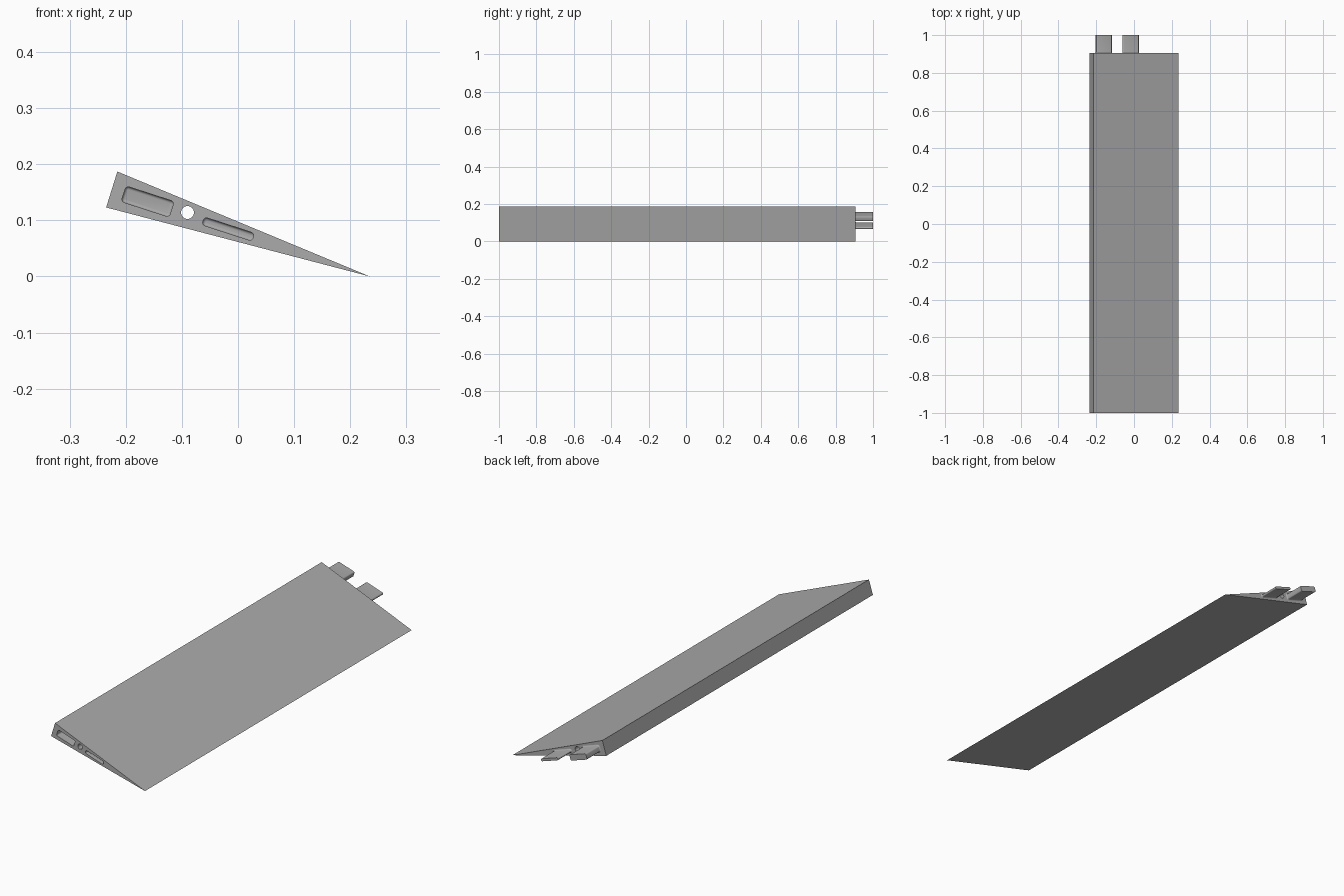
import bpy, bmesh, math
from mathutils import Vector

if "Cube" in bpy.data.objects:
    bpy.data.objects.remove(bpy.data.objects["Cube"])

FRONT, BACK, TIP = -1.0, 0.905, 1.0
TILT = math.radians(-18)

grey = bpy.data.materials.new("plain_grey")
grey.use_nodes = True
grey.diffuse_color = (0.41, 0.41, 0.41, 1)
grey.node_tree.nodes["Principled BSDF"].inputs["Base Color"].default_value = grey.diffuse_color


def loft(name, rings):
    """Closed solid through rings of (y, outline), outline being (x, z) points."""
    bm = bmesh.new()
    loops = [[bm.verts.new((x, y, z)) for x, z in outline] for y, outline in rings]
    for a, b in zip(loops, loops[1:]):
        for i in range(len(a)):
            j = (i + 1) % len(a)
            bm.faces.new((a[i], a[j], b[j], b[i]))
    bm.faces.new(loops[0])
    bm.faces.new(loops[-1])
    bmesh.ops.recalc_face_normals(bm, faces=bm.faces)
    mesh = bpy.data.meshes.new(name)
    bm.to_mesh(mesh)
    bm.free()
    mesh.materials.append(grey)
    obj = bpy.data.objects.new(name, mesh)
    bpy.context.collection.objects.link(obj)
    return obj


def slot(centre, width, height, grow=0.0, radius=0.006):
    """Rounded rectangle outline, tilted along the wedge."""
    w, h, r = width / 2 + grow, height / 2 + grow, radius + grow
    points = []
    for quarter, (sx, sz) in enumerate(((1, 1), (-1, 1), (-1, -1), (1, -1))):
        for step in range(6):
            a = math.pi / 2 * (quarter + step / 5)
            p = Vector((sx * (w - r) + r * math.cos(a), sz * (h - r) + r * math.sin(a)))
            x = p.x * math.cos(TILT) - p.y * math.sin(TILT)
            z = p.x * math.sin(TILT) + p.y * math.cos(TILT)
            points.append((centre[0] + x, centre[1] + z))
    return points


def shade(obj):
    bpy.ops.object.select_all(action="DESELECT")
    obj.select_set(True)
    bpy.context.view_layer.objects.active = obj
    bpy.ops.object.shade_smooth_by_angle(angle=math.radians(35))


# Wedge body
wedge = [(-0.235, 0.123), (-0.215, 0.187), (0.235, 0.0)]
body = loft("wedge_body", [(FRONT, wedge), (BACK, wedge)])

# Cutters: rod hole right through, and two blind sockets in the front end
circle = [(-0.09 + 0.0115 * math.cos(math.tau * i / 32),
           0.114 + 0.0115 * math.sin(math.tau * i / 32)) for i in range(32)]
cutters = [loft("rod_hole_cutter", [(FRONT - 0.1, circle), (TIP, circle)])]

slots = {"large": ((-0.161, 0.1335), 0.090, 0.029),
         "small": ((-0.0175, 0.0845), 0.094, 0.0145)}
FILLET = 0.005
arc = [(FILLET * (1 - math.cos(a)), FILLET * (1 - math.sin(a)))
       for a in (math.pi / 2 * i / 4 for i in range(5))]

for name, (centre, width, height) in slots.items():
    floor = FRONT + 0.1
    rings = [(FRONT - 0.05, slot(centre, width, height))]
    rings += [(floor - out, slot(centre, width, height, -inset))
              for inset, out in arc]
    cutters.append(loft(name + "_socket_cutter", rings))

    # Matching tab on the back end, flared into the body
    tab_rings = [(BACK + along, slot(centre, width - 0.004, height - 0.003, flare))
                 for flare, along in reversed(arc)]
    tab_rings.append((TIP, slot(centre, width - 0.004, height - 0.003)))
    tab_rings.sort(key=lambda ring: ring[0])
    shade(loft(name + "_tab", tab_rings))

for cutter in cutters:
    cutter.hide_render = True
    cut = body.modifiers.new("cut", "BOOLEAN")
    cut.operation = "DIFFERENCE"
    cut.solver = "EXACT"
    cut.object = cutter

# Bake the cuts and drop the cutters
graph = bpy.context.evaluated_depsgraph_get()
body.data = bpy.data.meshes.new_from_object(body.evaluated_get(graph))
body.modifiers.clear()
for cutter in cutters:
    bpy.data.objects.remove(cutter)
shade(body)
